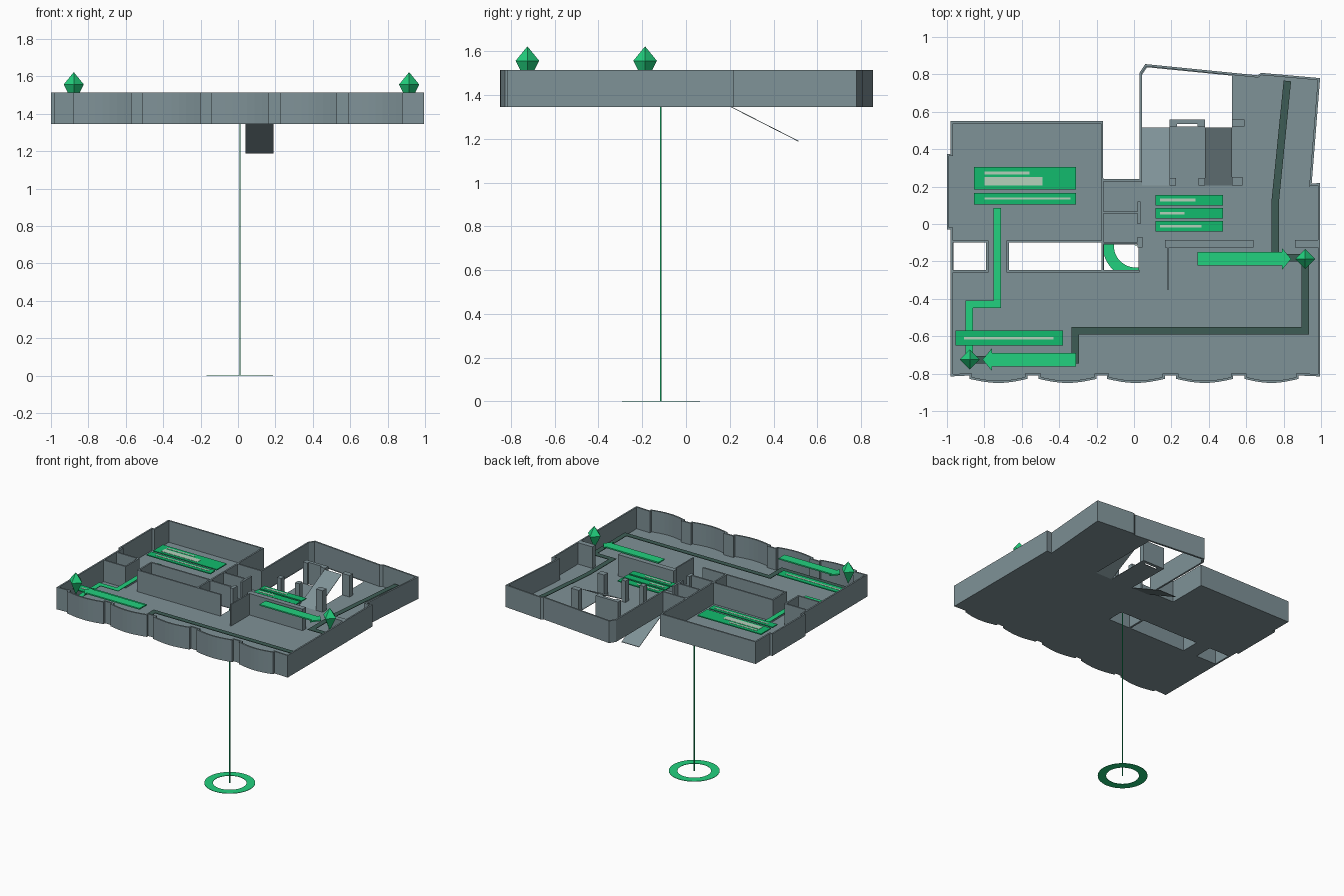
import bpy, bmesh, math
from mathutils import Vector

if "Cube" in bpy.data.objects:
    bpy.data.objects.remove(bpy.data.objects["Cube"])

Z0, Z1 = 1.345, 1.515          # floor level and wall top
FLOOR_T, WALL_T = 0.004, 0.012


def material(name, rgb):
    m = bpy.data.materials.new(name)
    m.diffuse_color = (*rgb, 1)
    m.use_nodes = True
    m.node_tree.nodes["Principled BSDF"].inputs["Base Color"].default_value = m.diffuse_color
    return m


GREY = material("slate grey", (0.212, 0.287, 0.31))
BRIGHT = material("bright green", (0.016, 0.64, 0.21))
GREEN = material("sign green", (0.006, 0.50, 0.155))
DARK = material("dark route green", (0.048, 0.108, 0.09))
PALE = material("pale strip", (0.46, 0.64, 0.50))


def add_mesh(name, mesh, mat):
    mesh.materials.clear()
    mesh.materials.append(mat)
    ob = bpy.data.objects.new(name, mesh)
    bpy.context.collection.objects.link(ob)
    return ob


def plate(name, loops, z0, z1, mat):
    """Flat shape with optional holes (later loops), extruded from z0 to z1."""
    cu = bpy.data.curves.new(name, 'CURVE')
    cu.dimensions, cu.fill_mode = '2D', 'BOTH'
    cu.extrude = (z1 - z0) / 2
    for pts in loops:
        sp = cu.splines.new('POLY')
        sp.points.add(len(pts) - 1)
        for p, (x, y) in zip(sp.points, pts):
            p.co = (x, y, 0, 1)
        sp.use_cyclic_u = True
    tmp = bpy.data.objects.new(name + "_curve", cu)
    bpy.context.collection.objects.link(tmp)
    dg = bpy.context.evaluated_depsgraph_get()
    mesh = bpy.data.meshes.new_from_object(tmp.evaluated_get(dg))
    bpy.data.objects.remove(tmp)
    for p in mesh.polygons:
        p.use_smooth = False
    for v in mesh.vertices:
        v.co.z += (z0 + z1) / 2
    return add_mesh(name, mesh, mat)


def boxes(name, rects, z0, z1, mat):
    """Several boxes (x0, x1, y0, y1) in one object."""
    bm = bmesh.new()
    for x0, x1, y0, y1 in rects:
        vs = bmesh.ops.create_cube(bm, size=1)["verts"]
        for v in vs:
            v.co = (x0 + (v.co.x + .5) * (x1 - x0), y0 + (v.co.y + .5) * (y1 - y0),
                    z0 + (v.co.z + .5) * (z1 - z0))
    mesh = bpy.data.meshes.new(name)
    bm.to_mesh(mesh)
    bm.free()
    return add_mesh(name, mesh, mat)


def offset(pts, d, closed=True):
    """Mitred offset to the left of the walking direction."""
    out, n = [], len(pts)
    for i in range(n):
        p = Vector(pts[i])
        a = Vector(pts[i - 1]) if closed or i else None
        b = Vector(pts[(i + 1) % n]) if closed or i < n - 1 else None
        dirs = [v.normalized() for v in ((p - a) if a else (b - p), (b - p) if b else (p - a))]
        n1, n2 = [Vector((-v.y, v.x)) for v in dirs]
        m = (n1 + n2).normalized()
        out.append(tuple(p + m * d / max(m.dot(n1), 0.3)))
    return out


def route(name, pts, z, mat, w=0.02):
    plate(name, [offset(pts, w, False) + offset(pts, -w, False)[::-1]], z, z + 0.004, mat)


def rect(x0, x1, y0, y1):
    return [(x0, y0), (x1, y0), (x1, y1), (x0, y1)]


# Building outline, anticlockwise, with five bowed bays along the front
outline = [(-0.98, -0.815)]
for x0, x1 in ((-.88, -.57), (-.51, -.2), (-.145, .165), (.225, .53), (.59, .88)):
    outline.append((x0, -0.81))
    for i in range(9):
        t = i / 8
        outline.append((x0 + (x1 - x0) * t, -0.828 - 0.022 * math.sin(math.pi * t)))
    outline.append((x1, -0.81))
outline += [(.995, -.815), (.995, .22), (.95, .215), (.995, .78), (.68, .808), (.66, .795),
            (.06, .855), (.03, .81), (.03, .24), (-.165, .24), (-.165, .55), (-.98, .55),
            (-.98, .375), (-1, .375), (-1, -.03), (-.98, -.03)]

# Floor with light wells and the ramp opening
ramp_void = [(.044, .205), (.19, .205), (.19, .52), (.38, .52), (.38, .205), (.525, .205),
             (.525, .793), (.07, .838), (.044, .80)]
plate("floor", [outline, rect(-.966, -.785, -.25, -.098), rect(-.674, -.172, -.25, -.098),
                rect(-.16, .025, -.25, -.11), ramp_void], Z0, Z0 + FLOOR_T, GREY)
plate("outer_wall", [outline, offset(outline, WALL_T)], Z0, Z1, GREY)

# Inner walls: rooms, wells, partitions
boxes("inner_walls", [
    (-.972, -.785, -.1, -.088), (-.675, -.165, -.1, -.088),
    (-.972, -.785, -.258, -.246), (-.675, .03, -.258, -.246),
    (-.791, -.779, -.258, -.088), (-.681, -.669, -.258, -.088),
    (-.175, -.163, -.258, .245), (-.165, .03, .055, .067), (-.165, .03, -.108, -.095),
    (.02, .035, 0, .12), (.02, .045, -.125, -.07),
    (.165, .64, -.125, -.085), (.86, .99, -.125, -.085), (.176, .186, -.35, -.125),
], Z0, Z1, GREY)

# Pillars around the ramps
boxes("ramp_pillars", [(.19, .23, .52, .56), (.34, .38, .52, .56), (.19, .225, .205, .245),
                       (.345, .38, .205, .245), (.525, .59, .52, .56), (.525, .58, .205, .25),
                       (.19, .38, .535, .56)], Z0, Z1, GREY)


# Ramps: one leads down, one leads up
def ramp(name, x0, x1, z_end):
    ob = boxes(name, [(x0, x1, .205, .515)], 0, .004, GREY)
    for v in ob.data.vertices:
        v.co.z += Z0 if v.co.y < .3 else z_end


ramp("ramp_down", .04, .19, 1.187)
ramp("ramp_up", .38, .525, 1.505)

# Routes drawn over the floor
route("bright_route", [(-.73, .085), (-.73, -.43), (-.88, -.43), (-.88, -.72)], 1.415, BRIGHT)
route("dark_route_front", [(-.86, -.725), (-.315, -.725), (-.315, -.57), (.915, -.57), (.915, -.18)],
      1.41, DARK)
route("dark_route_back", [(.9, -.18), (.755, -.18), (.755, .12), (.82, .765)], 1.41, DARK)

# Sign plates with plain pale strips
ZS = 1.45
signs = [(-.855, -.31, .185, .305), (-.855, -.31, .105, .165), (-.955, -.38, -.65, -.57)]
signs += [(.115, .475, y, y + .055) for y in (.1, .03, -.04)]
boxes("sign_plates", signs, ZS - .008, ZS, GREEN)
boxes("sign_strips", [(-.80, -.49, .205, .25), (-.80, -.56, .265, .28), (-.8, -.34, .13, .143),
                      (-.91, -.43, -.617, -.603), (.14, .33, .12, .135), (.14, .27, .05, .065),
                      (.14, .36, -.02, -.005)], ZS, ZS + .002, PALE)


# Arrows pointing at the markers
def arrow(name, tail, tip, y):
    s = math.copysign(1, tip - tail)
    neck = tip - s * .05
    plate(name, [[(tail, y - .036), (neck, y - .036), (neck, y - .06), (tip, y),
                  (neck, y + .06), (neck, y + .036), (tail, y + .036)]], 1.5, 1.51, BRIGHT)


arrow("arrow_left", -.31, -.81, -.725)
arrow("arrow_right", .34, .84, -.187)

# Diamond markers
for name, x, y in (("marker_left", -.878, -.725), ("marker_right", .915, -.187)):
    bm = bmesh.new()
    ring = [bm.verts.new((x + .054 * math.cos(a), y + .054 * math.sin(a), 1.557))
            for a in (0, math.pi / 2, math.pi, 3 * math.pi / 2)]
    top, low = bm.verts.new((x, y, 1.623)), bm.verts.new((x, y, 1.45))
    for i in range(4):
        a, b = ring[i], ring[(i + 1) % 4]
        bm.faces.new((a, b, top))
        bm.faces.new((b, a, low))
    mesh = bpy.data.meshes.new(name)
    bm.to_mesh(mesh)
    bm.free()
    add_mesh(name, mesh, BRIGHT)

# Ground ring and thin pole below the plan
cx, cy = .01, -.115


def circle(r, n=48):
    return [(cx + r * math.cos(2 * math.pi * i / n), cy + r * math.sin(2 * math.pi * i / n))
            for i in range(n)]


plate("ground_ring", [circle(.178), circle(.118)], 0, .003, BRIGHT)
boxes("pole", [(cx - .003, cx + .003, cy - .003, cy + .003)], 0, Z0, GREEN)
